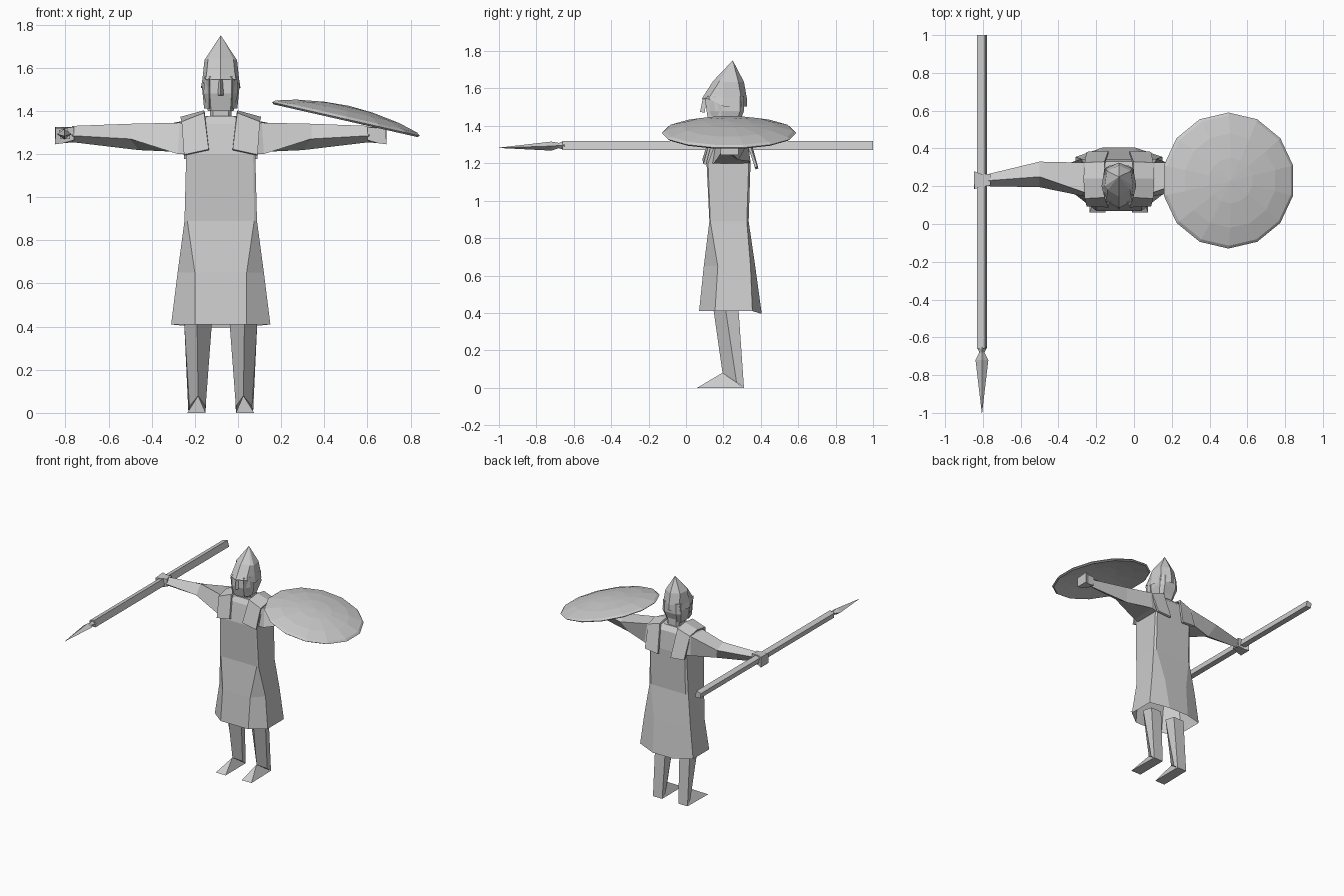
import bpy, bmesh, math
from mathutils import Vector, Matrix

CX = -0.08          # body centre line
grey = bpy.data.materials.new("plain grey")
grey.diffuse_color = (0.6, 0.6, 0.6, 1)


def finish(name, bm):
    bmesh.ops.recalc_face_normals(bm, faces=bm.faces)
    me = bpy.data.meshes.new(name)
    bm.to_mesh(me)
    bm.free()
    me.materials.append(grey)
    ob = bpy.data.objects.new(name, me)
    bpy.context.collection.objects.link(ob)
    return ob


def loft(name, rings, caps=(True, True), side=1, closed=True):
    """Skin rings of points; x is measured from the body centre, side mirrors it."""
    bm = bmesh.new()
    rows = [[bm.verts.new((CX + side * p[0], p[1], p[2])) for p in r] for r in rings]
    n = len(rows[0])
    for a, b in zip(rows, rows[1:]):
        for i in range(n if closed else n - 1):
            j = (i + 1) % n
            bm.faces.new((a[i], a[j], b[j], b[i]))
    for cap, row in zip(caps, (rows[0], rows[-1])):
        if cap:
            bm.faces.new(row)
    bmesh.ops.remove_doubles(bm, verts=bm.verts, dist=0.0005)
    return finish(name, bm)


def octagon(z, fx, yf, sx, ysf, ysb, bx, yb, zb=None):
    zb = z if zb is None else zb
    return [(-fx, yf, z), (fx, yf, z), (sx, ysf, z), (sx, ysb, z),
            (bx, yb, zb), (-bx, yb, zb), (-sx, ysb, z), (-sx, ysf, z)]


# tunic, flared at the hem and closing in at the neck
loft("tunic", [
    octagon(0.41, 0.12, 0.07, 0.23, 0.155, 0.355, 0.085, 0.405, 0.395),
    octagon(0.65, 0.12, 0.095, 0.20, 0.17, 0.345, 0.10, 0.37),
    octagon(0.89, 0.155, 0.125, 0.168, 0.13, 0.325, 0.15, 0.335),
    octagon(1.20, 0.15, 0.11, 0.16, 0.118, 0.335, 0.15, 0.345),
    octagon(1.34, 0.13, 0.14, 0.175, 0.17, 0.31, 0.13, 0.33),
    octagon(1.375, 0.06, 0.165, 0.075, 0.19, 0.28, 0.06, 0.30)], caps=(False, True))

# neck and jaw
loft("neck", [octagon(z, 0.035, 0.18, 0.05, 0.20, 0.27, 0.035, 0.29) for z in (1.36, 1.45)])
loft("face", [
    octagon(1.40, 0.045, 0.13, 0.06, 0.16, 0.26, 0.04, 0.28),
    octagon(1.48, 0.05, 0.11, 0.08, 0.155, 0.29, 0.05, 0.31),
    octagon(1.56, 0.05, 0.115, 0.075, 0.15, 0.29, 0.05, 0.31)])


# helmet with raised brow, lower sides and pointed crown
def helmet_ring(zf, zs, s, yf, yb):
    return [(0, yf, zf), (0.07 * s, yf + 0.035, zf), (0.09 * s, 0.20, zs), (0.075 * s, yb - 0.03, zs),
            (0, yb, zs), (-0.075 * s, yb - 0.03, zs), (-0.09 * s, 0.20, zs), (-0.07 * s, yf + 0.035, zf)]


loft("helmet", [
    helmet_ring(1.545, 1.505, 1.02, 0.085, 0.325),
    helmet_ring(1.57, 1.55, 0.94, 0.10, 0.325),
    helmet_ring(1.64, 1.635, 0.84, 0.145, 0.31),
    [(0, 0.25, 1.75)] * 8], caps=(False, False))
loft("nose_guard", [
    [(-0.014, 0.10, 1.47), (0.014, 0.10, 1.47), (0, 0.075, 1.475)],
    [(-0.008, 0.11, 1.55), (0.008, 0.11, 1.55), (0, 0.09, 1.55)]])

for side, tag in ((-1, "right"), (1, "left")):
    # cheek guard hanging from the helmet
    loft(tag + "_cheek_guard", [
        [(0.055, 0.10, 1.55), (0.088, 0.19, 1.52), (0.08, 0.19, 1.52), (0.05, 0.11, 1.55)],
        [(0.055, 0.12, 1.41), (0.077, 0.19, 1.41), (0.07, 0.19, 1.41), (0.05, 0.13, 1.41)]], side=side)

    # shoulder strap draped from chest to back
    strap = loft(tag + "_shoulder_strap", [
        [(0.17, 0.10, 1.195), (0.055, 0.095, 1.22)],
        [(0.18, 0.14, 1.345), (0.075, 0.145, 1.385)],
        [(0.185, 0.24, 1.365), (0.075, 0.24, 1.395)],
        [(0.18, 0.32, 1.345), (0.075, 0.325, 1.38)],
        [(0.17, 0.375, 1.18), (0.055, 0.38, 1.17)]], caps=(False, False), side=side, closed=False)
    mod = strap.modifiers.new("thickness", "SOLIDIFY")
    mod.thickness = 0.015
    mod.offset = 0

    # arm and fist
    loft(tag + "_arm", [
        [(0.15, 0.14, 1.20), (0.15, 0.15, 1.34), (0.15, 0.32, 1.355), (0.15, 0.34, 1.20)],
        [(0.20, 0.15, 1.20), (0.19, 0.17, 1.345), (0.19, 0.325, 1.35), (0.20, 0.345, 1.21)],
        [(0.42, 0.195, 1.27), (0.42, 0.25, 1.34), (0.42, 0.33, 1.305), (0.38, 0.28, 1.218)],
        [(0.69, 0.20, 1.285), (0.69, 0.23, 1.33), (0.69, 0.265, 1.30), (0.69, 0.24, 1.255)]], side=side)
    loft(tag + "_fist", [
        [(0.68, 0.205, 1.265), (0.68, 0.205, 1.325), (0.68, 0.265, 1.325), (0.68, 0.265, 1.255)],
        [(0.73, 0.195, 1.25), (0.73, 0.195, 1.32), (0.73, 0.265, 1.325), (0.73, 0.265, 1.25)],
        [(0.768, 0.185, 1.245), (0.765, 0.185, 1.32), (0.768, 0.28, 1.325), (0.768, 0.28, 1.245)]], side=side)

    # leg with a front ridge, running down to the heel
    loft(tag + "_leg", [
        [(0.11, 0.145, 0.43), (0.17, 0.21, 0.43), (0.15, 0.28, 0.43), (0.06, 0.28, 0.43), (0.04, 0.21, 0.43)],
        [(0.105, 0.195, 0.08), (0.145, 0.27, 0.03), (0.15, 0.31, 0), (0.07, 0.31, 0), (0.07, 0.27, 0.03)]],
        side=side)
    # wedge foot
    loft(tag + "_foot", [
        [(0.155, 0.06, 0), (0.07, 0.06, 0), (0.07, 0.31, 0), (0.15, 0.31, 0)],
        [(0.105, 0.195, 0.08)] * 4], caps=(True, False), side=side)

# spear: slightly skewed square shaft and a leaf-shaped point
SX, SZ = -0.805 - CX, 1.295
shaft = [(-0.025, 0.015), (0.015, 0.025), (0.027, -0.025), (-0.018, -0.025)]
loft("spear_shaft", [[(SX + a, y, SZ + b) for a, b in shaft] for y in (-0.66, 1.0)])


def diamond(y, w, h, dz=0):
    return [(SX + a * w, y, SZ + dz + b * h) for a, b in ((-1, 0), (0, 1), (1, 0), (0, -1))]


loft("spear_point", [diamond(-0.65, 0.027, 0.025), diamond(-0.68, 0.014, 0.014),
                     diamond(-0.72, 0.034, 0.024, -0.003), diamond(-1.0, 0.001, 0.001, -0.012)])

# shield: fourteen-sided shallow dome, hollow underneath and tilted outwards
bm = bmesh.new()
N = 14
profile = [(0.12, 0.038), (0.24, 0.018), (0.35, -0.008), (0.36, 0.0), (0.345, 0.012), (0.25, 0.037), (0.12, 0.056)]
tilt = Matrix.Translation((0.5, 0.23, 1.362)) @ Matrix.Rotation(math.radians(12.8), 4, "Y")
rows = [[bm.verts.new(tilt @ Vector((r * math.sin(2 * math.pi * i / N), r * math.cos(2 * math.pi * i / N), h)))
         for i in range(N)] for r, h in profile]
for a, b in zip(rows, rows[1:]):
    for i in range(N):
        j = (i + 1) % N
        bm.faces.new((a[i], a[j], b[j], b[i]))
for row, h in ((rows[0], 0.044), (rows[-1], 0.063)):
    tip = bm.verts.new(tilt @ Vector((0, 0, h)))
    for i in range(N):
        bm.faces.new((row[i], row[(i + 1) % N], tip))
finish("shield", bm)
